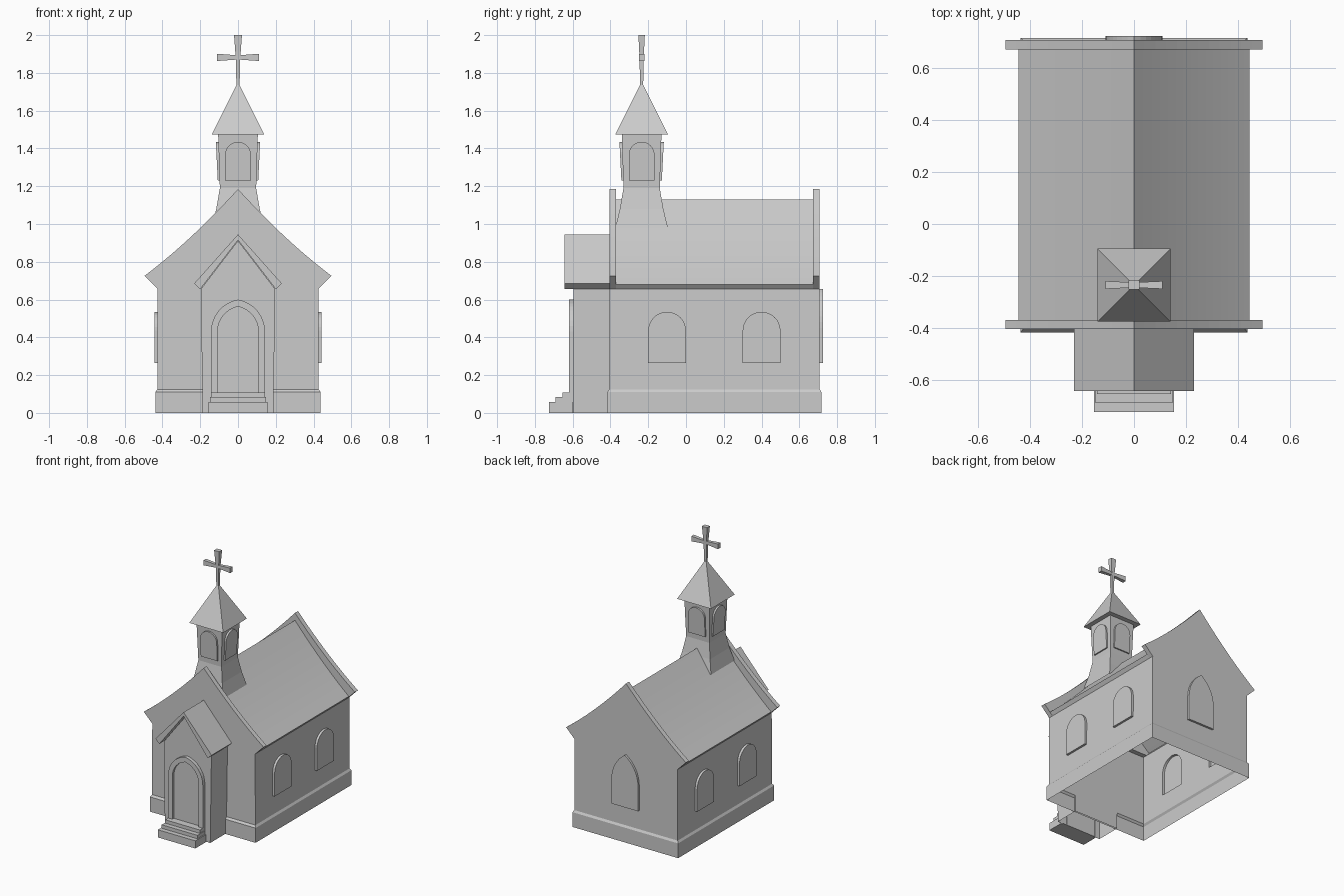
import bpy, bmesh, math
from mathutils import Matrix

cube = bpy.data.objects.get("Cube")
if cube:
    bpy.data.objects.remove(cube, do_unlink=True)

stone = bpy.data.materials.new("grey_stone")
stone.use_nodes = True
GREY = (0.6, 0.6, 0.6, 1)
stone.diffuse_color = GREY
stone.node_tree.nodes["Principled BSDF"].inputs["Base Color"].default_value = GREY


def loft(name, rings, start=True, end=True, closed=True):
    """Skin a row of matching 3D rings, with optional end caps."""
    bm = bmesh.new()
    rows = [[bm.verts.new(p) for p in ring] for ring in rings]
    n = len(rows[0])
    for a, b in zip(rows, rows[1:]):
        for i in range(n if closed else n - 1):
            j = (i + 1) % n
            bm.faces.new((a[i], a[j], b[j], b[i]))
    if start:
        bm.faces.new(rows[0])
    if end:
        bm.faces.new(rows[-1])
    bmesh.ops.recalc_face_normals(bm, faces=bm.faces)
    me = bpy.data.meshes.new(name)
    bm.to_mesh(me)
    bm.free()
    me.materials.append(stone)
    ob = bpy.data.objects.new(name, me)
    bpy.context.collection.objects.link(ob)
    return ob


def prism(name, outline, y0, y1, **kw):
    """Extrude an x-z outline along y."""
    return loft(name, [[(x, y, z) for x, z in outline] for y in (y0, y1)], **kw)


def rect(x0, x1, y0, y1, z):
    return [(x0, y0, z), (x1, y0, z), (x1, y1, z), (x0, y1, z)]


def arch(w, base, spring, rise, n=8):
    """Round or pointed arch outline, symmetric about x = 0."""
    r = (w * w + rise * rise) / (2 * w)
    top = math.asin(min(1, rise / r))
    right = [(w - r + r * math.cos(top * i / n), spring + r * math.sin(top * i / n))
             for i in range(n)]
    return [(w, base)] + right + [(0, spring + rise)] + [(-x, z) for x, z in reversed(right)] + [(-w, base)]


def mirror_profile(half):
    """Complete an outline that starts at the right and ends on the axis."""
    return half + [(-x, z) for x, z in reversed(half[:-1])]


def union(ob, parts):
    """Merge parts into ob, then discard them."""
    for part in parts:
        mod = ob.modifiers.new("union", 'BOOLEAN')
        mod.operation, mod.solver, mod.object = 'UNION', 'EXACT', part
    dg = bpy.context.evaluated_depsgraph_get()
    me = bpy.data.meshes.new_from_object(ob.evaluated_get(dg))
    ob.modifiers.clear()
    ob.data = me
    for part in parts:
        bpy.data.objects.remove(part, do_unlink=True)


def open_ends(ob, levels):
    """Remove the horizontal faces lying at the given heights."""
    bm = bmesh.new()
    bm.from_mesh(ob.data)
    gone = [f for f in bm.faces if abs(f.normal.z) > 0.99
            and any(abs(f.calc_center_median().z - z) < 0.002 for z in levels)]
    bmesh.ops.delete(bm, geom=gone, context='FACES')
    bm.to_mesh(ob.data)
    bm.free()


# Nave walls with plinth, hollow, with raised window panels
EAVE = 0.655
walls = loft("nave_walls", [
    rect(-0.437, 0.437, -0.417, 0.717, 0),
    rect(-0.437, 0.437, -0.417, 0.717, 0.11),
    rect(-0.427, 0.427, -0.405, 0.708, 0.125),
    rect(-0.425, 0.425, -0.405, 0.708, EAVE)])
panels = [prism("back_window", arch(0.11, 0.265, 0.45, 0.205), 0.69, 0.724)]
for side in (-1, 1):
    for y in (-0.1, 0.4):
        panels.append(loft("side_window", [
            [(side * x, y + u, z) for u, z in arch(0.1, 0.265, 0.435, 0.1)]
            for x in (0.41, 0.443)]))
union(walls, panels)
open_ends(walls, (0, EAVE))


# Curved roof and raised end gables
def slope(ridge, a, b, half, n=12):
    return [(half * (1 - i / n), ridge - a * half * (1 - i / n) + b * (half * (1 - i / n)) ** 2)
            for i in range(n + 1)]


roof = prism("nave_roof", mirror_profile([(0.425, EAVE)] + slope(1.13, 1.167, 0.35, 0.445)),
             -0.39, 0.69, start=False, end=False, closed=False)
gable = mirror_profile([(0.425, EAVE)] + slope(1.185, 1.102, 0.35, 0.495))
front = prism("front_gable", gable, -0.405, -0.37)
back = prism("back_gable", gable, 0.672, 0.708)

# Porch
prism("porch_walls", mirror_profile([(0.187, 0), (0.197, EAVE), (0, 0.912)]), -0.595, -0.405)
open_ends(bpy.data.objects["porch_walls"], (0,))
prism("porch_roof", [(0, 0.945), (0.232, 0.685), (0.2, EAVE), (0, 0.915),
                     (-0.2, EAVE), (-0.232, 0.685)], -0.643, -0.4)

# Doorway: raised pointed surround with a recessed door
outer, inner = arch(0.143, 0, 0.43, 0.17), arch(0.108, 0, 0.43, 0.133)
loft("door_surround", [[(x, y, z) for x, z in o] for o, y in
                       ((outer, -0.59), (outer, -0.62), (inner, -0.62), (inner, -0.59))],
     start=False, end=False)
prism("door", inner, -0.59, -0.602)

# Entrance steps
for i, (half, y, z0, z1) in enumerate(((0.155, -0.725, 0, 0.057), (0.148, -0.69, 0.057, 0.083),
                                       (0.143, -0.655, 0.083, 0.108))):
    loft(f"step_{i + 1}", [rect(-half, half, y, -0.6, z) for z in (z0, z1)])

# Bell tower with flared foot
TY = -0.235


def square(w, z):
    return rect(-w, w, TY - w, TY + w, z)


loft("tower", [square(0.139, 0.98), square(0.115, 1.08), square(0.096, 1.19), square(0.105, 1.475)],
     start=False)
loft("spire", [square(0.14, 1.473), square(0.004, 1.745)])

# Tower window panels lean outward with the walls
for k in range(4):
    turn = Matrix.Translation((0, TY, 0)) @ Matrix.Rotation(k * math.pi / 2, 4, 'Z')
    win = loft("tower_window", [
        [(x, -(0.09 + d * (1 + (z - 1.23) * 3)), z) for x, z in arch(0.068, 1.23, 1.367, 0.068)]
        for d in (0, 0.017)])
    win.data.transform(turn)

# Cross with flared arms
loft("cross_upright", [rect(-w, w, TY - t, TY + t, z) for w, t, z in
                       ((0.008, 0.008, 1.72), (0.012, 0.011, 1.88), (0.021, 0.017, 2.0))])
for side in (-1, 1):
    loft("cross_arm", [[(side * x, TY + sy * t, 1.882 + sz * h)
                        for sy, sz in ((-1, -1), (1, -1), (1, 1), (-1, 1))]
                       for x, t, h in ((0, 0.01, 0.011), (0.11, 0.015, 0.019))])

# Smooth the curved surfaces, keeping creases sharp
bpy.ops.object.select_all(action='DESELECT')
roof.select_set(True)
bpy.context.view_layer.objects.active = roof
bpy.ops.object.shade_smooth_by_angle(angle=math.radians(25))
